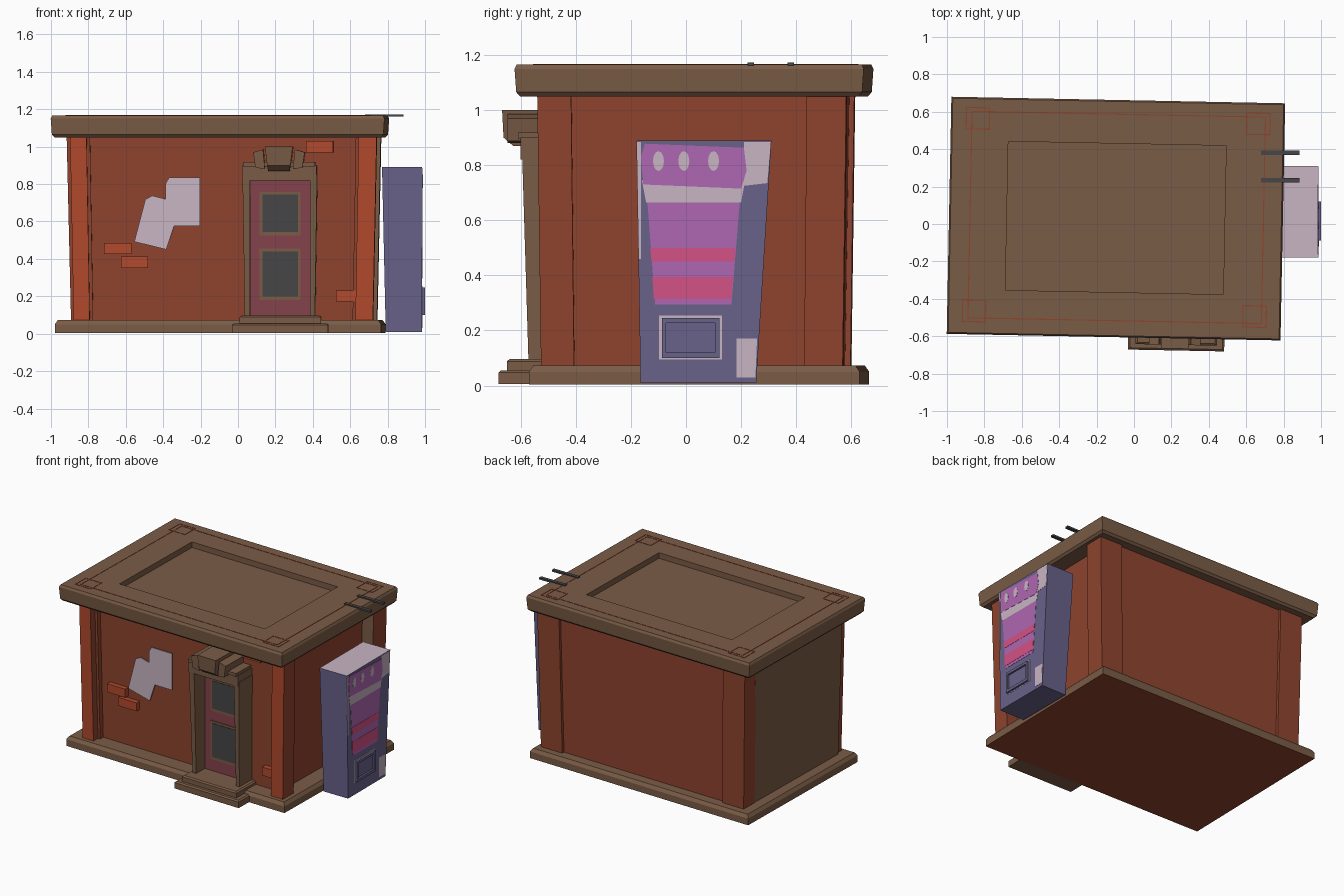
import bpy, bmesh, math
from mathutils import Matrix, Vector

if "Cube" in bpy.data.objects:
    bpy.data.objects.remove(bpy.data.objects["Cube"])


def material(name, r, g, b):
    lin = [((v / 255 + 0.055) / 1.055) ** 2.4 for v in (r, g, b)]
    m = bpy.data.materials.new(name)
    m.diffuse_color = (*lin, 1)
    m.use_nodes = True
    m.node_tree.nodes["Principled BSDF"].inputs["Base Color"].default_value = m.diffuse_color
    return m


BRICK = material("brick_red", 143, 68, 46)
ORANGE = material("bright_brick", 178, 74, 44)
TRIM = material("trim_brown", 122, 92, 70)
MAROON = material("door_maroon", 133, 66, 76)
GLASS = material("dark_grey", 70, 70, 70)
PALE = material("pale_mauve", 200, 181, 195)
PURPLE = material("machine_purple", 104, 98, 138)
VIOLET = material("violet", 174, 103, 178)
PINK = material("pink", 212, 82, 134)

# the building is turned very slightly about its own centre
C = Vector((-0.097, 0.033, 0))
TURN = Matrix.Translation(C) @ Matrix.Rotation(-0.0197, 4, 'Z') @ Matrix.Translation(-C)
FRONT = Matrix.Translation((0.011, 0, 0)) @ TURN  # front details
STILL = Matrix()


def finish(name, bm, mats, rule=None, turn=TURN):
    bmesh.ops.recalc_face_normals(bm, faces=bm.faces)
    for f in bm.faces:
        f.material_index = rule(f.normal, f.calc_center_median()) if rule else 0
    me = bpy.data.meshes.new(name)
    bm.to_mesh(me)
    bm.free()
    for m in mats:
        me.materials.append(m)
    ob = bpy.data.objects.new(name, me)
    bpy.context.collection.objects.link(ob)
    ob.matrix_world = turn
    return ob


def loft(name, rings, *mats, rule=None, turn=TURN):
    """Stack of rectangles (x0, x1, y0, y1, z) joined by quads and capped."""
    bm = bmesh.new()
    loops = [[bm.verts.new((x, y, z)) for x, y in ((x0, y0), (x1, y0), (x1, y1), (x0, y1))]
             for x0, x1, y0, y1, z in rings]
    for a, b in zip(loops, loops[1:]):
        for i in range(4):
            j = (i + 1) % 4
            bm.faces.new((a[i], a[j], b[j], b[i]))
    bm.faces.new(loops[0][::-1])
    bm.faces.new(loops[-1])
    return finish(name, bm, mats, rule, turn)


def box(name, x0, x1, y0, y1, z0, z1, *mats, flare=1.0, rule=None, turn=TURN):
    f = lambda v, c: c + (v - c) * flare
    return loft(name, [(x0, x1, y0, y1, z0), (f(x0, C.x), f(x1, C.x), f(y0, C.y), f(y1, C.y), z1)],
                *mats, rule=rule, turn=turn)


def plate(name, pts, a, b, mat, side=False):
    """Extruded outline: (x, z) seen from the front, or (y, z) seen from the right."""
    bm = bmesh.new()
    at = (lambda p, d: (d, p[0], p[1])) if side else (lambda p, d: (p[0], d, p[1]))
    A = [bm.verts.new(at(p, a)) for p in pts]
    B = [bm.verts.new(at(p, b)) for p in pts]
    n = len(pts)
    for i in range(n):
        j = (i + 1) % n
        bm.faces.new((A[i], A[j], B[j], B[i]))
    bm.faces.new(A)
    bm.faces.new(B[::-1])
    return finish(name, bm, [mat], turn=STILL if side else FRONT)


def rect(u0, u1, v0, v1):
    return [(u0, v0), (u1, v0), (u1, v1), (u0, v1)]


def slab(d, z, x0, x1, y0, y1):
    return (x0 + d, x1 - d, y0 + d, y1 - d, z)


# plinth, brick underneath
P = (-.968, .777, -.553, .648)
loft("plinth", [slab(0, 0.003, *P), slab(0, .05, *P), slab(.015, .072, *P)],
     TRIM, BRICK, rule=lambda n, c: 1 if n.z < -.5 else 0)

# walls set back between the pillars; the left one is a plain brown panel
box("walls", -.87, .645, -.425, .565, .06, 1.06, BRICK, flare=1.03)
box("left_wall_panel", -.883, -.80, -.455, .47, .06, 1.06, BRICK, TRIM, flare=1.03,
    rule=lambda n, c: 1 if n.x < -.5 else 0)

# corner pillars, brighter on the front
for name, x0, x1, y0, y1 in (("front_left", -.868, -.782, -.51, -.40), ("front_right", .638, .732, -.51, -.39),
                             ("back_left", -.886, -.715, .465, .585), ("back_right", .565, .735, .445, .585)):
    box(name + "_pillar", x0, x1, y0, y1, .06, 1.06, BRICK, ORANGE, TRIM, flare=1.025,
        rule=lambda n, c: 0 if n.y > -.5 else (1 if c.y < 0 else 2))
# darker piers just behind the front pillars
box("left_backing_pier", -.87, -.765, -.46, -.40, .06, 1.06, BRICK, flare=1.025)
box("right_backing_pier", .622, .70, -.46, -.40, .06, 1.06, BRICK, flare=1.025)

# roof slab with shallow recess
R = (-.989, .796, -.605, .663)
hole = (-.68, .485, -.365, .43)
loft("roof", [slab(.02, 1.05, *R), slab(.006, 1.065, *R), slab(0, 1.15, *R),
              slab(.008, 1.166, *R), (*hole, 1.166), (*hole, 1.126)], TRIM)


# brick edging lines on the roof
def roof_ring(name, x0, x1, y0, y1, w=.006):
    for i, r in enumerate(((x0, x1, y0, y0 + w), (x0, x1, y1 - w, y1),
                           (x0, x0 + w, y0, y1), (x1 - w, x1, y0, y1))):
        box(f"{name}_{i}", *r, 1.16, 1.168, BRICK)


roof_ring("roof_edging", -.88, .695, -.52, .59)
for i, (x, y) in enumerate(((-.91, -.54), (-.91, .49), (.59, -.54), (.59, .49))):
    roof_ring(f"roof_corner_edging_{i}", x, x + .13, y, y + .12)

# two short pipes over the right eave
for i, y in enumerate((.235, .38)):
    box(f"roof_pipe_{i}", .68, .885, y - .012, y + .012, 1.16, 1.173, GLASS, turn=STILL)

# loose bricks on the front wall
for i, (x, z, w) in enumerate(((-.717, .425, .145), (-.628, .352, .146), (.362, .97, .146), (.522, .172, .11))):
    box(f"loose_brick_{i}", x, x + w, -.465, -.42, z, z + .06, ORANGE, turn=FRONT)

# bare plaster patches
plate("plaster_patch_right", [(-.385, .575), (-.205, .575), (-.205, .835), (-.37, .835), (-.39, .80)],
      -.455, -.447, PALE)
plate("plaster_patch_left", [(-.556, .492), (-.385, .45), (-.342, .578), (-.39, .72), (-.46, .738), (-.497, .718)],
      -.454, -.446, PALE)

# door steps
loft("lower_step", [(-.03, .485, -.67, -.42, .005), (-.03, .485, -.67, -.42, .047),
                    (-.02, .475, -.66, -.42, .055)], TRIM, turn=FRONT)
loft("upper_step", [(.01, .445, -.64, -.42, .05), (.01, .445, -.64, -.42, .088),
                    (.02, .435, -.63, -.42, .096)], TRIM, turn=FRONT)

# deep door surround
for name, x0, x1, d0, d1 in (("left", .037, .066, -.012, 0), ("right", .385, .412, 0, .012)):
    loft(name + "_jamb", [(x0, x1, -.562, -.42, .09), (x0 + d0, x1 + d1, -.585, -.42, .85)], TRIM, turn=FRONT)
box("lintel", .022, .42, -.59, -.42, .82, .90, TRIM, turn=FRONT)
box("lintel_cap", .028, .414, -.60, -.42, .895, .918, TRIM, turn=FRONT)
loft("keystone", [(.163, .278, -.62, -.42, .87), (.158, .283, -.655, -.42, .90),
                  (.147, .295, -.66, -.42, 1.0)], TRIM, turn=FRONT)
for s in (-1, 1):
    plate("side_keystone", [(.221 + s * u, z) for u, z in ((.075, .88), (.126, .888), (.138, .97), (.085, .985))],
          -.64, -.42, TRIM)

# door leaf with two framed panes, set back in the surround
box("door", .055, .395, -.465, -.41, .09, .826, MAROON, turn=FRONT)
for name, z0, z1 in (("upper", .525, .758), ("lower", .18, .455)):
    plate(name + "_pane_frame", rect(.115, .333, z0, z1), -.472, -.46, TRIM)
    plate(name + "_pane", rect(.13, .32, z0 + .02, z1 - .015), -.475, -.47, GLASS)

# vending machine, wider at the top and pale on top
loft("vending_machine", [(.79, .984, -.165, .255, .01), (.77, .984, -.18, .31, .89)], PURPLE, PALE,
     rule=lambda n, c: 1 if n.z > .5 else 0, turn=STILL)

F = .98  # coloured plates start just inside its front


def panel(name, pts, mat, layer=0):
    plate(name, pts, F, F + .0055 + layer * .0015, mat, side=True)


panel("machine_top_corner", [(.21, .725), (.295, .735), (.308, .885), (.21, .885)], PALE)
panel("machine_left_edge", [(-.172, .46), (-.164, .46), (-.164, .885), (-.179, .885)], PALE)
panel("machine_low_corner", [(.183, .03), (.252, .03), (.258, .17), (.183, .17)], PALE)
panel("machine_band", [(-.145, .665), (.20, .665), (.215, .745), (-.16, .745)], PALE)
panel("machine_header", [(-.155, .73), (.20, .715), (.22, .78), (.21, .865), (.17, .865),
                         (-.15, .878), (-.163, .83)], VIOLET, 1)
panel("machine_display", [(-.112, .295), (.165, .295), (.195, .665), (-.14, .665)], VIOLET)
panel("machine_upper_stripe", [(-.125, .45), (.175, .45), (.18, .50), (-.13, .50)], PINK, 1)
panel("machine_lower_stripe", [(-.117, .315), (.165, .315), (.17, .395), (-.122, .395)], PINK, 1)
for i, y in enumerate((-.10, -.008, .10)):
    panel(f"machine_spot_{i}", [(y + .02 * math.cos(t * math.tau / 12), .815 + .036 * math.sin(t * math.tau / 12))
                                for t in range(12)], PALE, 2)

# dispenser hatch
panel("hatch_border", rect(-.098, .13, .095, .255), PALE)
for i, r in enumerate(((-.088, .121, .10, .12), (-.088, .121, .228, .246),
                       (-.088, -.072, .10, .246), (.105, .121, .10, .246))):
    plate(f"hatch_frame_{i}", rect(*r), F, 1.0, PURPLE, side=True)
panel("hatch_flap", rect(-.075, .11, .115, .235), PURPLE, 1)
